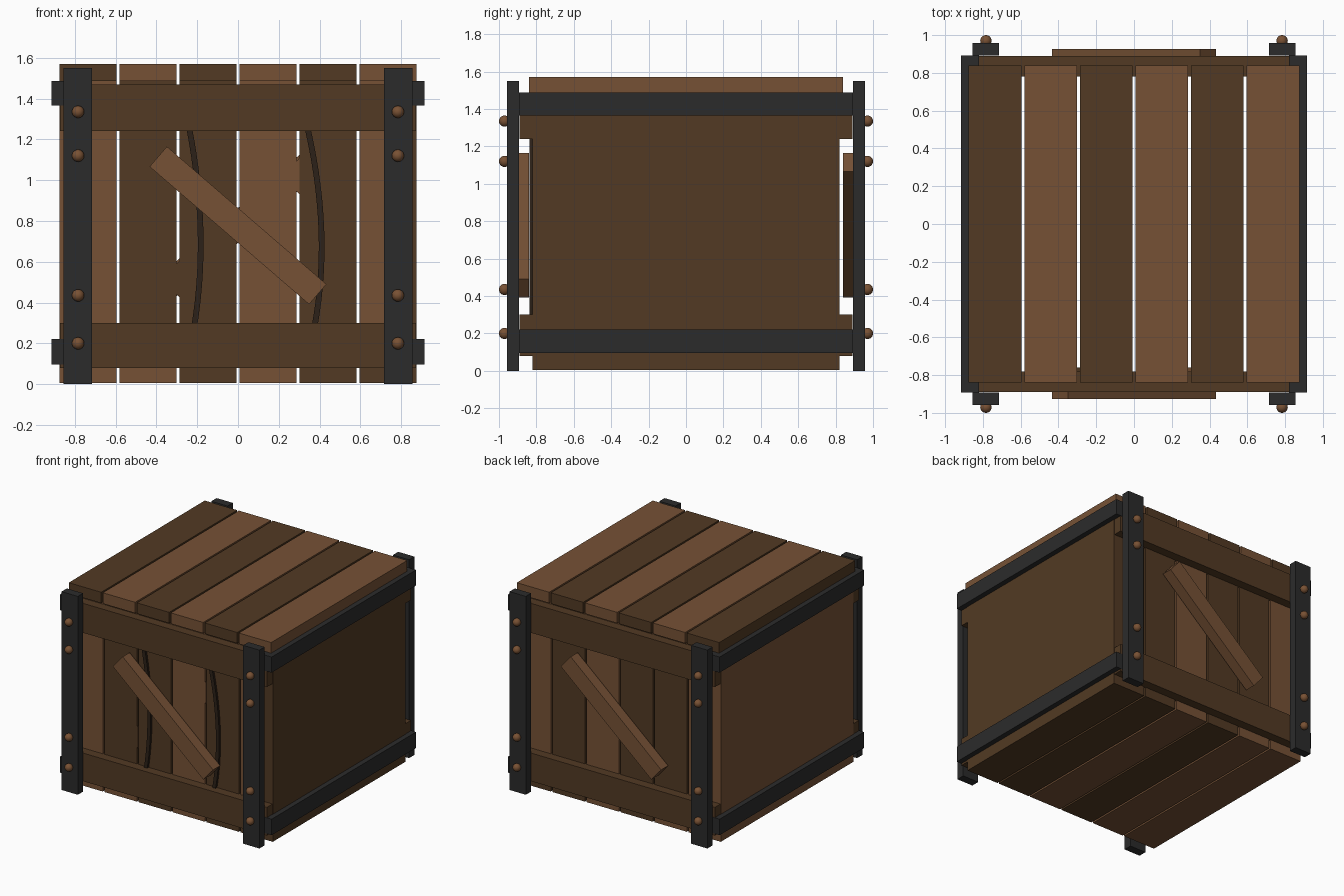
import bpy, bmesh, math
from mathutils import Matrix, Vector

cube = bpy.data.objects.get("Cube")
if cube:
    bpy.data.objects.remove(cube, do_unlink=True)


def material(name, rgb, rough=0.8):
    m = bpy.data.materials.new(name)
    m.use_nodes = True
    m.diffuse_color = (*rgb, 1)
    bsdf = m.node_tree.nodes["Principled BSDF"]
    bsdf.inputs["Base Color"].default_value = (*rgb, 1)
    bsdf.inputs["Roughness"].default_value = rough
    return m


LIGHT = material("light wood", (0.18, 0.083, 0.036))
DARK = material("dark wood", (0.085, 0.042, 0.017))
IRON = material("dark iron", (0.024, 0.024, 0.024))
CRACK = material("crack brown", (0.025, 0.015, 0.009))
COPPER = material("rivet copper", (0.19, 0.083, 0.034))


def finish(name, bm, mat):
    bmesh.ops.recalc_face_normals(bm, faces=bm.faces)
    mesh = bpy.data.meshes.new(name)
    bm.to_mesh(mesh)
    bm.free()
    mesh.materials.append(mat)
    obj = bpy.data.objects.new(name, mesh)
    bpy.context.collection.objects.link(obj)
    return obj


def box(name, xs, ys, zs, mat):
    """Axis-aligned box from three (low, high) ranges."""
    bm = bmesh.new()
    lo, hi = (Vector(v) for v in zip(xs, ys, zs))
    bmesh.ops.create_cube(bm, size=1, matrix=Matrix.Translation((lo + hi) / 2)
                          @ Matrix.Diagonal((*(hi - lo), 1)))
    return finish(name, bm, mat)


def extrude_outline(name, outline, y0, y1, mat):
    """Solid slab from an x-z outline, extruded along y."""
    bm = bmesh.new()
    face = bm.faces.new([bm.verts.new((x, y0, z)) for x, z in outline])
    new = bmesh.ops.extrude_face_region(bm, geom=[face])["geom"]
    bmesh.ops.translate(bm, vec=(0, y1 - y0, 0),
                        verts=[v for v in new if isinstance(v, bmesh.types.BMVert)])
    return finish(name, bm, mat)


def span(side, a, b):
    return tuple(sorted((side * a, side * b)))


WOOD = {"L": LIGHT, "D": DARK}
HALF, PITCH = 0.14, 0.294
BACK = {-1: "front", 1: "back"}
HAND = {-1: "right", 1: "left"}


def plank_row(name, pattern, ys, zs, limit=0.875):
    for i, key in enumerate(pattern):
        x = (i - 2.5) * PITCH
        xs = (max(x - HALF, -limit), min(x + HALF, limit))
        box(f"{name}_plank_{i + 1}", xs, ys, zs, WOOD[key])


# Lid and floor planks
plank_row("lid", "DLDLDL", (-0.84, 0.84), (1.485, 1.57))
plank_row("floor", "LLDLDD", (-0.82, 0.82), (0.005, 0.08))

for s in (-1, 1):
    end, hand = BACK[s], HAND[s]
    # Upright planks and the two cross boards of each end
    plank_row(end, "LDDLDL", span(s, 0.74, 0.82), (0.08, 1.485), 0.80)
    for level, zs in (("lower", (0.08, 0.30)), ("upper", (1.24, 1.47))):
        box(f"{end}_{level}_board", (-0.872, 0.872), span(s, 0.78, 0.89), zs, DARK)

    # Diagonal brace
    bm = bmesh.new()
    bmesh.ops.create_cube(bm, size=1, matrix=Matrix.Translation((0, s * 0.883, 0.778))
                          @ Matrix.Rotation(math.radians(-40.8 * s), 4, "Y")
                          @ Matrix.Rotation(math.radians(0), 4, "X")
                          @ Matrix.Diagonal((1.033, 0.086, 0.13, 1)))
    brace = finish(f"{end}_diagonal_brace", bm, LIGHT)
    if s < 0:
        brace.data.transform(Matrix.Scale(-1, 4, (1, 0, 0)))
        brace.data.flip_normals()
        brace.data.transform(Matrix.Scale(-1, 4, (1, 0, 0)))
        brace.data.flip_normals()

    # Solid side panel and its iron rails
    box(f"{hand}_panel", span(s, 0.80, 0.875), (-0.82, 0.82), (0.08, 1.485),
        DARK if s > 0 else LIGHT)
    for level, zs in (("lower", (0.095, 0.22)), ("upper", (1.365, 1.487))):
        box(f"{hand}_{level}_rail", span(s, 0.82, 0.915), (-0.892, 0.892), zs, IRON)

    # Iron corner posts with rivets
    for t in (-1, 1):
        box(f"{end}_{HAND[t]}_post", span(t, 0.715, 0.855), span(s, 0.892, 0.957),
            (0, 1.55), IRON)
        bm = bmesh.new()
        for z in (0.20, 0.435, 1.12, 1.335):
            bmesh.ops.create_uvsphere(bm, u_segments=20, v_segments=12, radius=0.03,
                                      matrix=Matrix.Translation((t * 0.784, s * 0.97, z)))
        rivets = finish(f"{end}_{HAND[t]}_rivets", bm, COPPER)
        for p in rivets.data.polygons:
            p.use_smooth = True


# Curved cracks on the front planks
def crack(name, top, bulge, bottom):
    a, b, c = (Vector(p) for p in (top, bulge, bottom))
    left, right = [], []
    for i in range(15):
        t = i / 14
        p = a * (1 - t) ** 2 + b * 2 * t * (1 - t) + c * t ** 2
        d = ((b - a) * (1 - t) + (c - b) * t).normalized()
        n = Vector((-d.y, d.x)) * 0.014
        left.append(p + n)
        right.append(p - n)
    extrude_outline(name, left + right[::-1], -0.838, -0.815, CRACK)


crack("crack_1", (-0.24, 1.26), (-0.14, 0.74), (-0.215, 0.28))
crack("crack_2", (0.34, 1.26), (0.46, 0.74), (0.375, 0.28))

# Splinters bridging two plank gaps
for name, x, z, mat in (("splinter_1", -0.296, 0.515, DARK),
                        ("splinter_2", 0.293, 1.02, LIGHT)):
    extrude_outline(name, [(x - 0.009, z - 0.07), (x + 0.009, z - 0.09),
                           (x + 0.009, z + 0.09), (x - 0.009, z + 0.07)],
                    -0.825, -0.76, mat)
